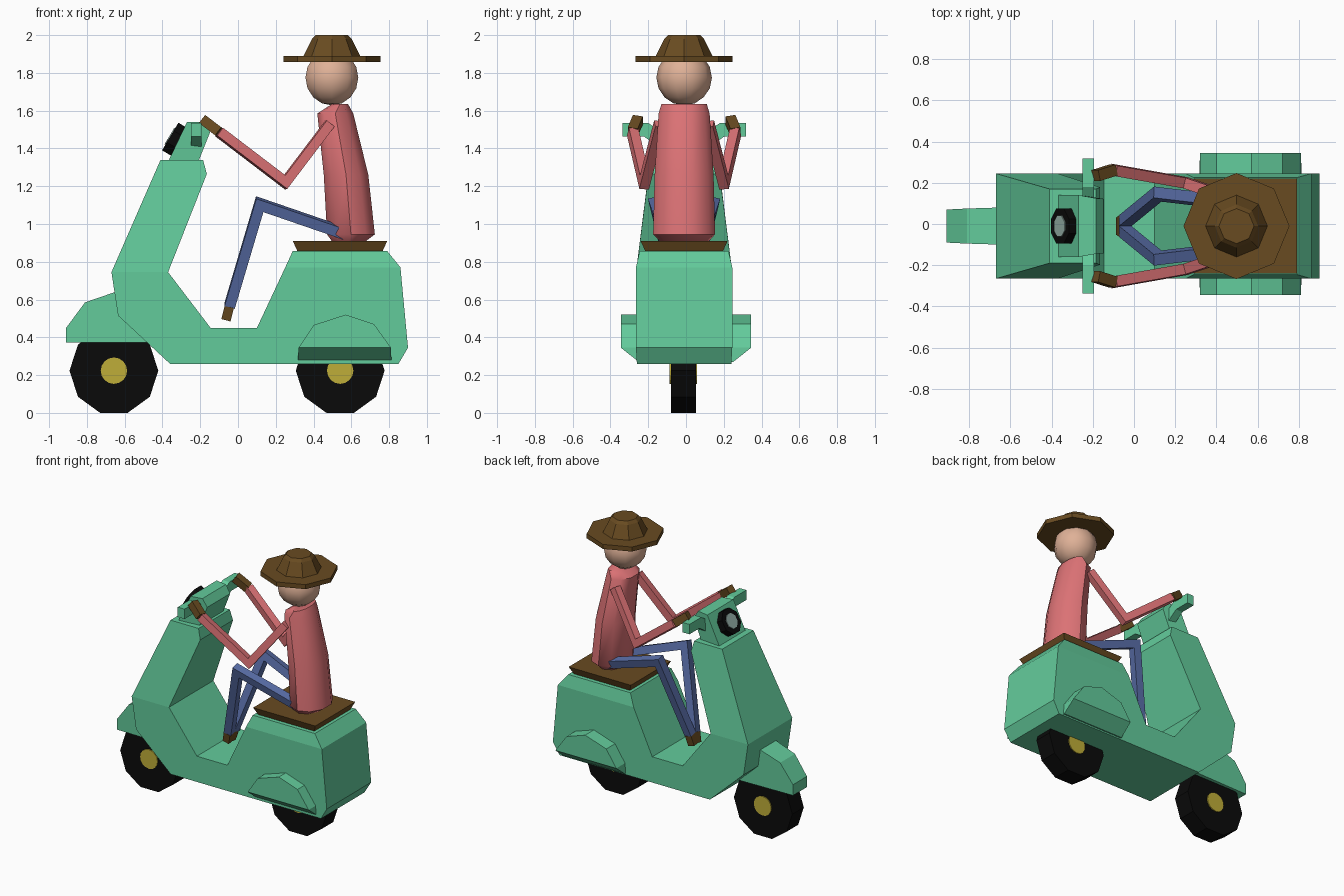
import bpy, bmesh, math
from mathutils import Vector, Matrix

if "Cube" in bpy.data.objects:
    bpy.data.objects.remove(bpy.data.objects["Cube"])

CY = -0.01  # centre line of scooter and rider


def material(name, r, g, b):
    m = bpy.data.materials.new(name)
    m.diffuse_color = (r, g, b, 1)
    m.use_nodes = True
    m.node_tree.nodes["Principled BSDF"].inputs["Base Color"].default_value = m.diffuse_color
    return m


GREEN = material("mint green", 0.125, 0.60, 0.33)
RED = material("coral red", 0.72, 0.17, 0.18)
BROWN = material("leather brown", 0.14, 0.07, 0.015)
BLUE = material("denim blue", 0.10, 0.155, 0.39)
SKIN = material("skin", 0.74, 0.44, 0.31)
GOLD = material("hub gold", 0.52, 0.42, 0.04)
BLACK = material("rubber black", 0.003, 0.003, 0.003)
GLASS = material("lamp glass", 0.30, 0.43, 0.39)


def finish(name, bm, mat, smooth=None):
    bmesh.ops.recalc_face_normals(bm, faces=bm.faces)
    me = bpy.data.meshes.new(name)
    bm.to_mesh(me)
    bm.free()
    me.materials.append(mat)
    ob = bpy.data.objects.new(name, me)
    bpy.context.collection.objects.link(ob)
    if smooth:
        bpy.ops.object.select_all(action='DESELECT')
        ob.select_set(True)
        bpy.context.view_layer.objects.active = ob
        bpy.ops.object.shade_smooth_by_angle(angle=math.radians(smooth))
    return ob


def loft(name, rings, mat, smooth=None):
    """Skin between equal rings of points, capped at both ends."""
    bm = bmesh.new()
    vs = [[bm.verts.new(p) for p in ring] for ring in rings]
    n = len(vs[0])
    for a, b in zip(vs, vs[1:]):
        for i in range(n):
            j = (i + 1) % n
            bm.faces.new((a[i], a[j], b[j], b[i]))
    bm.faces.new(vs[0])
    bm.faces.new(vs[-1])
    return finish(name, bm, mat, smooth)


def prism(name, pts, mat, sides=None, cy=CY):
    """Side outline of (x, z, half width), closed by side polygons."""
    bm = bmesh.new()
    a = [bm.verts.new((x, cy - h, z)) for x, z, h in pts]
    b = [bm.verts.new((x, cy + h, z)) for x, z, h in pts]
    n = len(pts)
    for i in range(n):
        j = (i + 1) % n
        bm.faces.new((a[i], a[j], b[j], b[i]))
    for poly in sides or [range(n)]:
        bm.faces.new([a[i] for i in poly])
        bm.faces.new([b[i] for i in poly])
    return finish(name, bm, mat)


def lathe(name, profile, n, mat, mtx, phase=0.0, smooth=None):
    """Turn (radius, height) pairs about local z."""
    angles = [2 * math.pi * i / n + phase for i in range(n)]
    rings = [[mtx @ Vector((r * math.cos(t), r * math.sin(t), h)) for t in angles]
             for r, h in profile]
    return loft(name, rings, mat, smooth)


def limb(name, path, w, d, mat):
    """Square bar along a path with mitred joints."""
    p = [Vector(q) for q in path]
    dirs = [(b - a).normalized() for a, b in zip(p, p[1:])]
    # all joints bend in about one plane: find its normal
    side = dirs[0].cross(dirs[1]) if len(dirs) > 1 else Vector((0, 1, 0))
    if side.length < 0.05:
        side = dirs[0].cross(Vector((0, 0, 1)))
    rings = []
    for i, q in enumerate(p):
        t0, t1 = dirs[max(i - 1, 0)], dirs[min(i, len(dirs) - 1)]
        t = (t0 + t1).normalized()
        s = (side - t * side.dot(t)).normalized()
        u = t.cross(s) / max(t.dot(t1), 0.5)
        rings.append([q + s * w * a + u * d * b
                      for a, b in ((-.5, -.5), (.5, -.5), (.5, .5), (-.5, .5))])
    return loft(name, rings, mat)


# scooter body: leg shield, floor and rear in one shell
W = 0.255
prism("scooter_body", [
    (-.41, 1.34, .18), (-.185, 1.34, .18), (-.165, 1.265, .188), (-.37, .745, W),
    (-.145, .45, W), (.10, .45, W), (.25, .77, W), (.29, .857, .235),
    (.79, .857, .235), (.86, .77, W), (.90, .345, W), (.85, .26, .25),
    (-.36, .26, .25), (-.635, .515, W), (-.67, .745, W)], GREEN,
    sides=[(0, 1, 2, 3, 14), (3, 4, 5, 6, 9, 10, 11, 12, 13, 14), (6, 7, 8, 9)])

# bulges over the rear wheel
B = 0.345
prism("side_bulges", [
    (.317, .27, .25), (.32, .345, B), (.40, .465, B), (.57, .52, B),
    (.72, .47, B), (.81, .345, B), (.812, .27, .25)], GREEN,
    sides=[(1, 2, 3, 4, 5), (0, 1, 5, 6)], cy=0)

# front mudguard
prism("front_mudguard", [
    (-.91, .372, .08), (-.91, .45, .08), (-.81, .585, .085), (-.65, .64, .09),
    (-.50, .64, .09), (-.46, .372, .09)], GREEN)

# headset
prism("headset", [
    (-.37, 1.33, .15), (-.27, 1.54, .15), (-.185, 1.54, .135),
    (-.148, 1.485, .132), (-.21, 1.33, .135)], GREEN)

# headlamp on the sloping headset front
axis = Vector((-.86, 0, .51))
lamp = Matrix.Translation((-.345, CY, 1.455)) @ axis.to_track_quat('Z', 'Y').to_matrix().to_4x4()
lathe("headlamp_rim", [(.092, -.04), (.092, .016)], 8, BLACK, lamp, math.pi / 8)
lathe("headlamp_glass", [(.055, .01), (.055, .021)], 8, GLASS, lamp, math.pi / 8)

# wheels
for label, x in (("front", -.657), ("rear", .541)):
    m = Matrix.Translation((x, CY - .004, .2235)) @ Matrix.Rotation(math.pi / 2, 4, 'X')
    lathe(label + "_tyre", [(.235, -.066), (.235, .066)], 10, BLACK, m)
    lathe(label + "_hub", [(.07, -.073), (.07, .073)], 16, GOLD, m)

# seat
loft("seat", [[(x, CY + y, z) for x, y in ((x0, -h), (x1, -h), (x1, h), (x0, h))]
              for x0, x1, h, z in ((.315, .765, .205, .855), (.29, .79, .23, .91))], BROWN)

# rider torso: stacked ovals leaning forward
torso = [(.585, .09, .125, .905), (.598, .133, .164, .945), (.572, .124, .156, 1.26),
         (.515, .10, .135, 1.585), (.54, .045, .12, 1.635)]
loft("torso", [[(cx + rx * math.cos(t), CY + ry * math.sin(t), z)
                for t in [math.pi * (2 * i + 1) / 10 for i in range(10)]]
               for cx, rx, ry, z in torso], RED, 40)

# head
bm = bmesh.new()
bmesh.ops.create_uvsphere(bm, u_segments=10, v_segments=8, radius=.147)
bmesh.ops.translate(bm, verts=bm.verts, vec=(.497, CY, 1.775))
finish("head", bm, SKIN, 50)

# hat
top = Matrix.Translation((.497, CY, 0))
lathe("hat_brim", [(.257, 1.857), (.257, 1.89)], 8, BROWN, top)
lathe("hat_crown", [(.155, 1.88), (.105, 1.98), (.085, 2.0)], 8, BROWN, top)

# paired parts
for label, s in (("right", -1), ("left", 1)):
    def at(x, y, z):
        return (x, CY + s * y, z)

    limb(label + "_handlebar", [at(-.222, .10, 1.43), at(-.222, .20, 1.498),
                                at(-.222, .327, 1.498)], .055, .072, GREEN)
    wrist = at(-.10, .272, 1.487)
    limb(label + "_arm", [at(.485, .13, 1.53), at(.25, .21, 1.22), wrist], .052, .052, RED)
    limb(label + "_hand", [wrist, at(-.185, .245, 1.552)], .054, .054, BROWN)
    ankle = at(-.045, .024, .565)
    limb(label + "_leg", [at(.58, .10, .945), at(.115, .155, 1.105), ankle], .056, .056, BLUE)
    limb(label + "_foot", [ankle, at(-.063, .012, .495)], .058, .05, BROWN)
